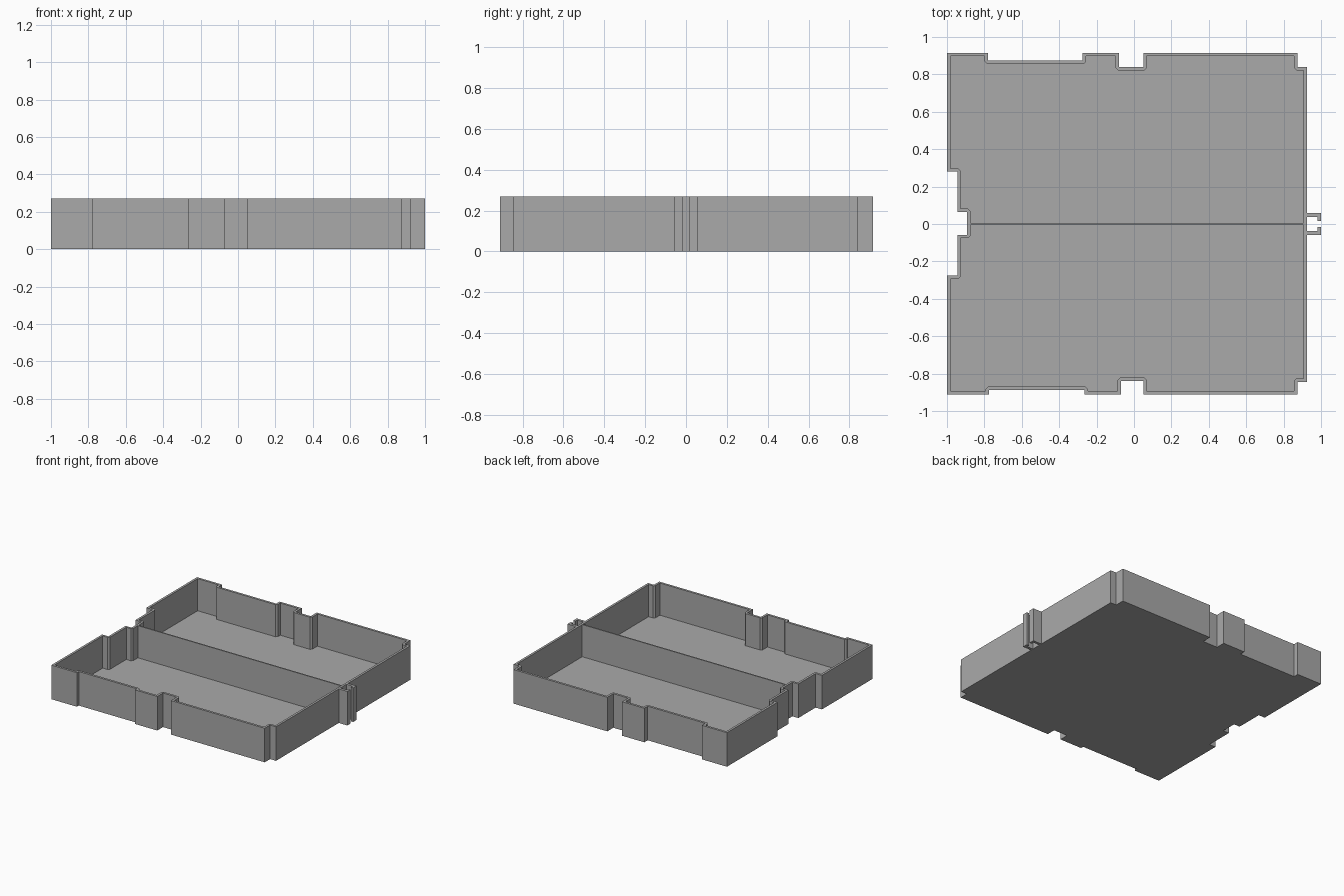
import bpy, bmesh
from mathutils import Vector

if "Cube" in bpy.data.objects:
    bpy.data.objects.remove(bpy.data.objects["Cube"], do_unlink=True)

HEIGHT, WALL, FLOOR = 0.27, 0.018, 0.015

grey = bpy.data.materials.new("plain grey")
grey.use_nodes = True
grey.diffuse_color = (0.4, 0.4, 0.4, 1)
grey.node_tree.nodes["Principled BSDF"].inputs["Base Color"].default_value = (0.4, 0.4, 0.4, 1)


def prism(name, loops, z0, z1):
    """Extrude a flat shape; further loops are holes."""
    bm = bmesh.new()
    edges = []
    for loop in loops:
        vs = [bm.verts.new((p[0], p[1], z0)) for p in loop]
        edges += [bm.edges.new((a, b)) for a, b in zip(vs, vs[1:] + vs[:1])]
    bmesh.ops.triangle_fill(bm, use_beauty=True, edges=edges, normal=(0, 0, 1))
    top = bmesh.ops.extrude_face_region(bm, geom=bm.faces[:], use_keep_orig=True)
    moved = [g for g in top["geom"] if isinstance(g, bmesh.types.BMVert)]
    bmesh.ops.translate(bm, verts=moved, vec=(0, 0, z1 - z0))
    bmesh.ops.recalc_face_normals(bm, faces=bm.faces[:])
    bmesh.ops.dissolve_limit(bm, angle_limit=0.01, verts=bm.verts[:], edges=bm.edges[:])
    mesh = bpy.data.meshes.new(name)
    bm.to_mesh(mesh)
    bm.free()
    mesh.materials.append(grey)
    obj = bpy.data.objects.new(name, mesh)
    bpy.context.collection.objects.link(obj)
    return obj


def inset(loop, t):
    """Offset a clockwise loop inward, bevelling its inward-pointing corners."""
    pts = [Vector(p) for p in loop]
    out = []
    for i, p in enumerate(pts):
        d1 = (p - pts[i - 1]).normalized()
        d2 = (pts[(i + 1) % len(pts)] - p).normalized()
        n1, n2 = Vector((d1.y, -d1.x)), Vector((d2.y, -d2.x))
        if d1.x * d2.y - d1.y * d2.x > 0:
            out += [p + n1 * t + d1 * t * 0.3, p + n2 * t - d2 * t * 0.3]
        else:
            out.append(p + (n1 + n2) * t)
    return out


# Tray outline, clockwise from the back right corner
back = [(-1, .915), (-.78, .915), (-.78, .873), (-.275, .873), (-.275, .915),
        (-.08, .915), (-.08, .84), (.05, .84), (.05, .915), (.873, .915),
        (.873, .84), (.925, .84)]
front = [(.925, -.845), (.873, -.845), (.873, -.912), (.05, -.912), (.05, -.84),
         (-.07, -.84), (-.07, -.912), (-.265, -.912), (-.265, -.888),
         (-.775, -.888), (-.775, -.912), (-1, -.912)]
side = [(-1, -.275), (-.945, -.275), (-.945, -.058), (-.893, -.058),
        (-.893, .064), (-.945, .064), (-.945, .28), (-1, .28)]
outline = back + front + side

prism("tray_wall", [outline, inset(outline, WALL)], 0, HEIGHT)
prism("tray_floor", [inset(outline, 0.004)], 0, FLOOR)

# Thin divider along the middle
prism("divider", [[(-.88, .005), (.912, .005), (.912, -.005), (-.88, -.005)]], 0, HEIGHT)

# Pair of hooked clip arms on one side
arm = [(.92, .058), (1, .058), (1, .016), (.98, .016), (.98, .037), (.92, .037)]
for name, s in (("clip_arm_back", 1), ("clip_arm_front", -1)):
    prism(name, [[(x, y * s) for x, y in arm]], 0, HEIGHT)
